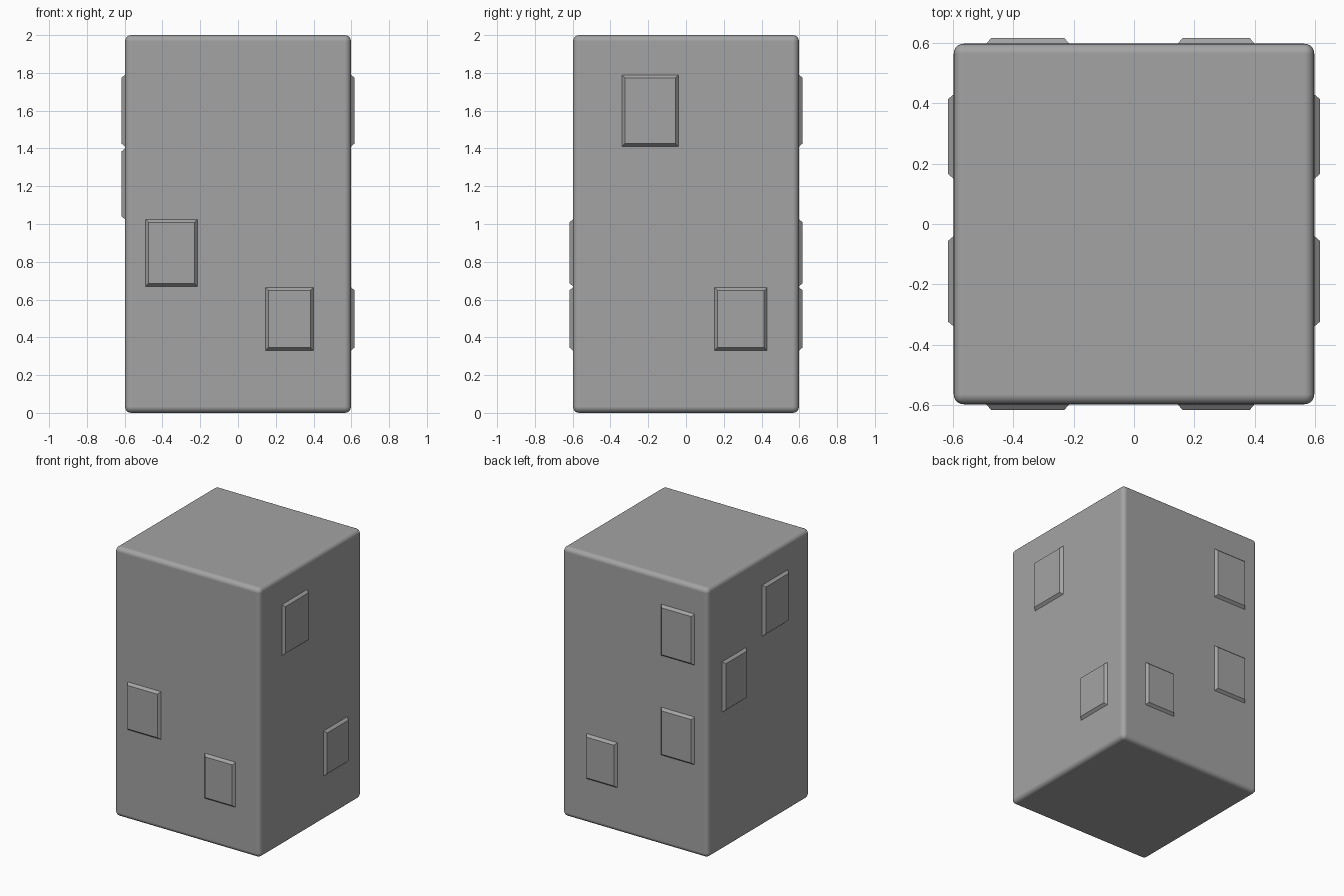
import bpy
import bmesh
from mathutils import Matrix, Vector

if "Cube" in bpy.data.objects:
    bpy.data.objects.remove(bpy.data.objects["Cube"], do_unlink=True)

HALF = 0.598      # half width of the body
RAISE = 0.019     # how far the panels stand out
INSET = 0.016     # chamfer around each panel

grey = bpy.data.materials.new("stone grey")
grey.use_nodes = True
colour = (0.37, 0.37, 0.37, 1)
grey.diffuse_color = colour
grey.node_tree.nodes["Principled BSDF"].inputs["Base Color"].default_value = colour


def add_object(name, bm):
    mesh = bpy.data.meshes.new(name)
    bmesh.ops.recalc_face_normals(bm, faces=bm.faces)
    bm.to_mesh(mesh)
    bm.free()
    mesh.materials.append(grey)
    obj = bpy.data.objects.new(name, mesh)
    bpy.context.collection.objects.link(obj)
    return obj


# Tall block with softly rounded edges
bm = bmesh.new()
bmesh.ops.create_cube(bm, size=1)
bmesh.ops.scale(bm, vec=(2 * HALF, 2 * HALF, 2), verts=bm.verts)
bmesh.ops.translate(bm, vec=(0, 0, 1), verts=bm.verts)
body = add_object("body", bm)
bevel = body.modifiers.new("rounded edges", "BEVEL")
bevel.width = 0.033
bevel.segments = 5
bevel.harden_normals = True
for poly in body.data.polygons:
    poly.use_smooth = True


def add_panel(name, normal, span, heights):
    """Chamfered plate on one side; span runs along x or y, heights along z."""
    out = Vector(normal)
    along = Vector((abs(out.y), abs(out.x), 0))
    up = Vector((0, 0, 1))
    bm = bmesh.new()
    bmesh.ops.create_cube(bm, size=1)
    for v in bm.verts:
        outer = v.co.z > 0
        inset = INSET if outer else 0
        s = span[1] - inset if v.co.x > 0 else span[0] + inset
        h = heights[1] - inset if v.co.y > 0 else heights[0] + inset
        v.co = out * (HALF + (RAISE if outer else 0)) + along * s + up * h
    add_object(name, bm)


# Shared columns and rows of the panel layout
X_LOW, X_HIGH = (-0.49, -0.215), (0.145, 0.40)
Y_LOW, Y_HIGH = (-0.34, -0.04), (0.15, 0.43)
ROW_1, ROW_2, ROW_3, ROW_4 = (0.33, 0.665), (0.67, 1.025), (1.025, 1.40), (1.41, 1.79)
FRONT, BACK, LEFT, RIGHT = (0, -1, 0), (0, 1, 0), (1, 0, 0), (-1, 0, 0)

add_panel("front_panel_upper", FRONT, X_LOW, ROW_2)
add_panel("front_panel_lower", FRONT, X_HIGH, ROW_1)
add_panel("back_panel_upper", BACK, X_LOW, ROW_4)
add_panel("back_panel_middle", BACK, X_LOW, ROW_2)
add_panel("back_panel_lower", BACK, X_HIGH, ROW_1)
add_panel("left_panel_upper", LEFT, Y_LOW, ROW_4)
add_panel("left_panel_lower", LEFT, Y_HIGH, ROW_1)
add_panel("right_panel_upper", RIGHT, Y_LOW, ROW_4)
add_panel("right_panel_lower", RIGHT, Y_HIGH, ROW_3)
